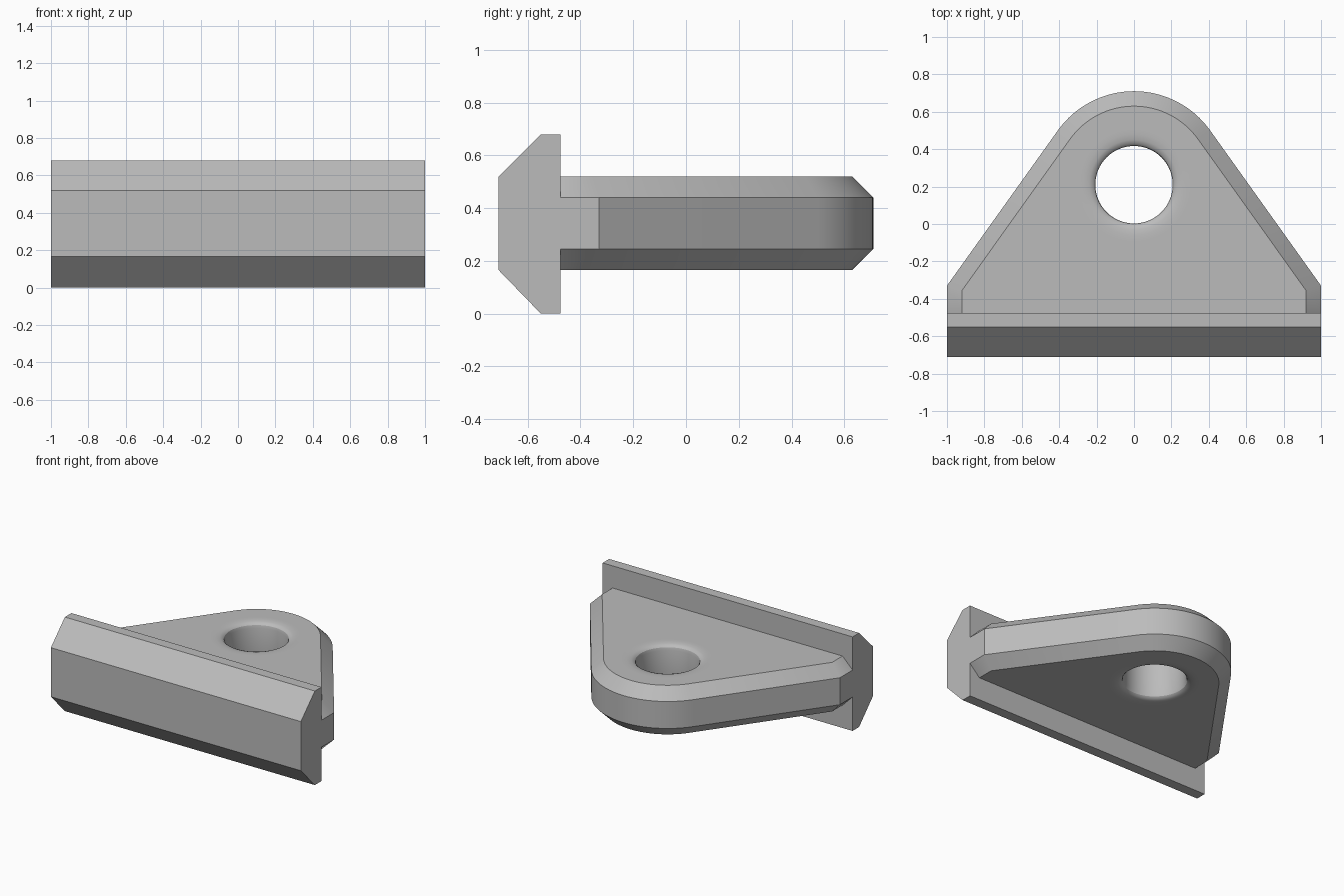
import bpy, bmesh, math

cube = bpy.data.objects.get("Cube")
if cube:
    bpy.data.objects.remove(cube, do_unlink=True)

GREY = (0.5, 0.5, 0.5, 1)
grey = bpy.data.materials.new("plain_grey")
grey.use_nodes = True
grey.diffuse_color = GREY
grey.node_tree.nodes["Principled BSDF"].inputs["Base Color"].default_value = GREY

BACK = -0.475          # rear face of the bar, where the plate starts
EYE_Y = 0.21           # centre of the hole and of the rounded nose
NOSE_R = 0.5
BOTTOM, TOP = 0.165, 0.52
CHAMFER = 0.08


def finish(name, bm, smooth=False):
    bmesh.ops.recalc_face_normals(bm, faces=bm.faces)
    mesh = bpy.data.meshes.new(name)
    bm.to_mesh(mesh)
    bm.free()
    mesh.materials.append(grey)
    obj = bpy.data.objects.new(name, mesh)
    bpy.context.collection.objects.link(obj)
    if smooth:
        bpy.ops.object.select_all(action='DESELECT')
        obj.select_set(True)
        bpy.context.view_layer.objects.active = obj
        bpy.ops.object.shade_smooth_by_angle(angle=math.radians(30))
    return obj


def loop(bm, points, z):
    return [bm.verts.new((x, y, z)) for x, y in points]


def skin(bm, a, b, skip=-1):
    n = len(a)
    for i in range(n):
        if i != skip:
            j = (i + 1) % n
            bm.faces.new((a[i], a[j], b[j], b[i]))


def outline(inset, steps=32):
    """Plate outline: straight back, short sides, slopes tangent to the nose."""
    tangent = math.atan2(-0.54, 1) + math.acos(NOSE_R / math.hypot(1, 0.54))
    r, side = NOSE_R - inset, 1 - inset
    corner_y = EYE_Y + (r - side * math.cos(tangent)) / math.sin(tangent)
    pts = [(side, BACK), (side, corner_y)]
    for i in range(steps + 1):
        a = tangent + (math.pi - 2 * tangent) * i / steps
        pts.append((r * math.cos(a), EYE_Y + r * math.sin(a)))
    return pts + [(-side, corner_y), (-side, BACK)]


def circle(r, n=64):
    return [(r * math.cos(2 * math.pi * i / n), EYE_Y + r * math.sin(2 * math.pi * i / n))
            for i in range(n)]


# Front bar: chamfered section swept across the width
bm = bmesh.new()
section = [(-0.71, 0.165), (-0.55, 0), (BACK, 0), (BACK, 0.68), (-0.55, 0.68), (-0.71, 0.52)]
ends = [[bm.verts.new((x, y, z)) for y, z in section] for x in (-1, 1)]
skin(bm, *ends)
for end in ends:
    bm.faces.new(end)
finish("front_bar", bm)

# Plate: chamfered rim, open where it meets the bar
bm = bmesh.new()
layers = [(CHAMFER, BOTTOM), (0, BOTTOM + CHAMFER), (0, TOP - CHAMFER), (CHAMFER, TOP)]
rims = [loop(bm, outline(inset), z) for inset, z in layers]
for a, b in zip(rims, rims[1:]):
    skin(bm, a, b, skip=len(a) - 1)

# Hole with softly rounded lips on both sides
lip = [(0.3, 0), (0.27, 0), (0.24, 0.004), (0.222, 0.01), (0.212, 0.02), (0.207, 0.04)]
rings = [loop(bm, circle(r), TOP - d) for r, d in lip]
rings += [loop(bm, circle(r), BOTTOM + d) for r, d in reversed(lip)]
for a, b in zip(rings, rings[1:]):
    skin(bm, a, b)

# Flat top and bottom between the rim and the hole
for rim, ring in ((rims[-1], rings[0]), (rims[0], rings[-1])):
    edges = []
    for verts in (rim, ring):
        for i, v in enumerate(verts):
            w = verts[(i + 1) % len(verts)]
            edges.append(bm.edges.get((v, w)) or bm.edges.new((v, w)))
    bmesh.ops.triangle_fill(bm, edges=edges, use_beauty=True, use_dissolve=False)
finish("eye_plate", bm, smooth=True)
